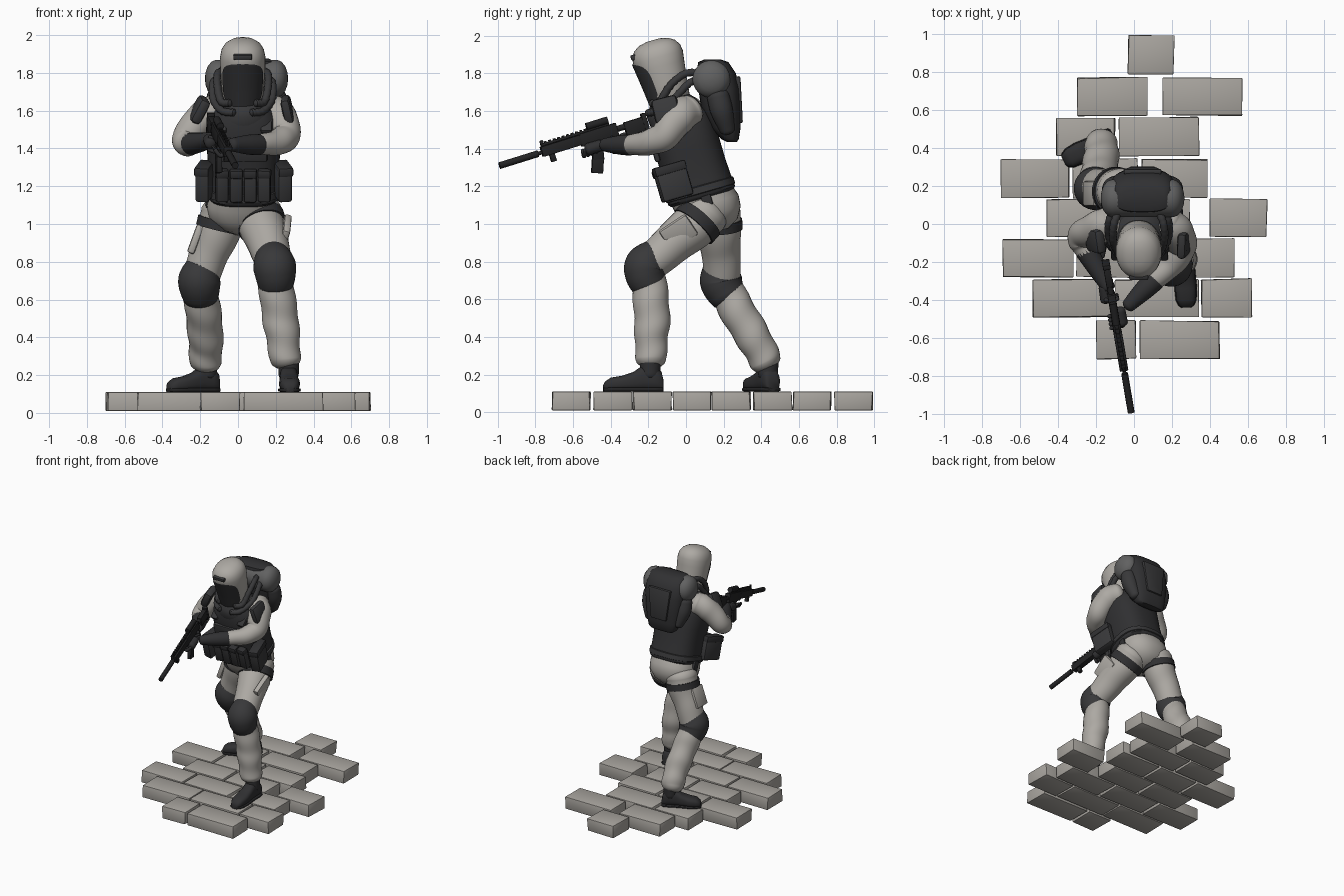
import bpy, bmesh, math, random
from mathutils import Vector, Matrix

if "Cube" in bpy.data.objects:
    bpy.data.objects.remove(bpy.data.objects["Cube"])
random.seed(4)
V = Vector

def material(name, r, g, b):
    m = bpy.data.materials.new(name)
    m.diffuse_color = (r, g, b, 1)
    m.use_nodes = True
    m.node_tree.nodes["Principled BSDF"].inputs["Base Color"].default_value = m.diffuse_color
    return m

LIGHT = material("pale_fabric", .42, .40, .37)
STONE = material("stone", .40, .38, .35)
DARK = material("dark_gear", .030, .030, .032)
PADS = material("dark_pads", .040, .040, .042)
MID = material("grey_metal", .12, .12, .12)
GUN = material("gun_black", .017, .017, .018)

def finish(name, bm, mat, angle=40):
    bmesh.ops.recalc_face_normals(bm, faces=bm.faces)
    me = bpy.data.meshes.new(name)
    bm.to_mesh(me)
    bm.free()
    me.materials.append(mat)
    for p in me.polygons:
        p.use_smooth = True
    me.set_sharp_from_angle(angle=math.radians(angle))
    ob = bpy.data.objects.new(name, me)
    bpy.context.collection.objects.link(ob)
    return ob

def loft(name, rings, mat, closed=True, angle=50):
    bm = bmesh.new()
    vs = [[bm.verts.new(p) for p in r] for r in rings]
    n = len(rings[0])
    for a, b in zip(vs, vs[1:]):
        for i in range(n if closed else n - 1):
            j = (i + 1) % n
            bm.faces.new((a[i], a[j], b[j], b[i]))
    if closed:
        bm.faces.new(vs[0])
        bm.faces.new(vs[-1])
    return finish(name, bm, mat, angle)

def section(M, x, y, z, rx, ry, p=2.0, n=36):
    # superellipse ring in the local xy plane of M
    out = []
    for i in range(n):
        c, s = math.cos(math.tau * i / n), math.sin(math.tau * i / n)
        out.append(M @ V((x + rx * math.copysign(abs(c) ** (2 / p), c),
                          y + ry * math.copysign(abs(s) ** (2 / p), s), z)))
    return out

def catmull(pts, sub):
    P = [pts[0]] + pts + [pts[-1]]
    out = []
    for k in range(1, len(P) - 2):
        a, b, c, d = P[k - 1:k + 3]
        for i in range(sub):
            t = i / sub
            out.append(.5 * (2 * b + (c - a) * t + (2 * a - 5 * b + 4 * c - d) * t * t + (3 * b - a - 3 * c + d) * t ** 3))
    return out + [pts[-1]]

def tube(name, data, mat, n=20, sub=6, wrinkle=0, rounded=True, waves=5):
    # data: (x, y, z, radius) stations along a smooth path
    st = catmull([V(d) for d in data], sub)
    pts, rad = [s.to_3d() for s in st], [s.w for s in st]
    if rounded:
        d0, d1 = (pts[0] - pts[1]).normalized(), (pts[-1] - pts[-2]).normalized()
        r0, r1 = rad[0], rad[-1]
        caps = [math.radians(a) for a in (25, 50, 70, 85)]
        pre = [(pts[0] + d0 * r0 * .6 * math.sin(a), r0 * math.cos(a)) for a in reversed(caps)]
        post = [(pts[-1] + d1 * r1 * .6 * math.sin(a), r1 * math.cos(a)) for a in caps]
        pts = [p for p, r in pre] + pts + [p for p, r in post]
        rad = [r for p, r in pre] + rad + [r for p, r in post]
    rings, u = [], None
    for k, p in enumerate(pts):
        t = (pts[min(k + 1, len(pts) - 1)] - pts[max(k - 1, 0)]).normalized()
        u = u or t.orthogonal()
        u = (u - t * u.dot(t)).normalized()
        w = t.cross(u)
        ring = []
        for i in range(n):
            a = math.tau * i / n
            r = rad[k] * (1 + wrinkle * math.sin(waves * math.tau * k / len(pts) + 1.6 * math.sin(a)))
            ring.append(p + (u * math.cos(a) + w * math.sin(a)) * r)
        rings.append(ring)
    return loft(name, rings, mat)

def box(name, M, c, size, mat, bevel=.008, rot=(0, 0, 0), taper=1.0, jitter=0):
    bm = bmesh.new()
    bmesh.ops.create_cube(bm, size=1)
    R = Matrix.Translation(c) @ Matrix.Rotation(rot[2], 4, 'Z') @ Matrix.Rotation(rot[1], 4, 'Y') @ Matrix.Rotation(rot[0], 4, 'X')
    for v in bm.verts:
        k = taper if v.co.z < 0 else 1
        v.co = M @ R @ V((v.co.x * size[0] * k + random.uniform(-jitter, jitter), v.co.y * size[1] * k + random.uniform(-jitter, jitter), v.co.z * size[2]))
    if bevel:
        bmesh.ops.bevel(bm, geom=bm.edges[:], offset=bevel, segments=2, affect='EDGES', profile=.5)
    return finish(name, bm, mat, 35)

I = Matrix.Identity(4)

# paving bricks, row by row: centre y, then x spans
ROWS = [(.89, [(-.03, .21)]), (.67, [(-.30, .07), (.15, .57)]), (.46, [(-.41, -.10), (-.08, .34)]),
        (.24, [(-.70, -.34), (-.32, .02), (.04, .39)]), (.03, [(-.46, -.10), (-.08, .29), (.40, .70)]),
        (-.18, [(-.69, -.32), (-.30, .10), (.12, .53)]), (-.39, [(-.53, -.11), (-.10, .34), (.355, .62)]),
        (-.61, [(-.20, .01), (.03, .45)])]
for y, spans in ROWS:
    for a, b in spans:
        box("paving_brick", I, ((a + b) / 2, y, .06), (b - a, .2, .1), STONE, .005, (0, 0, random.uniform(-.015, .015)), 1, .004)

# torso vest, pelvis and collar in a forward leaning frame
T = Matrix.Translation((.03, .08, 1.16)) @ Matrix.Rotation(math.radians(16), 4, 'X')
loft("vest", [section(T, 0, y, z, rx, ry, 2.6) for y, z, rx, ry in [(0, -.025, .175, .17), (0, -.01, .19, .185), (0, .06, .187, .18),
     (0, .15, .188, .175), (0, .25, .195, .175), (0, .35, .2, .175), (0, .42, .185, .16), (-.01, .475, .15, .13), (-.02, .50, .11, .1)]], DARK)
loft("pelvis", [section(T, x, y, z, rx, ry, 2.3) for x, y, z, rx, ry in [(0, 0, 0, .175, .17), (-.01, .015, -.06, .185, .175),
     (-.01, .02, -.12, .18, .165), (-.01, .02, -.18, .13, .13), (-.01, .02, -.215, .06, .07)]], LIGHT)
loft("collar", [section(T, 0, -.02, z, rx, ry) for z, rx, ry in [(.42, .16, .14), (.47, .15, .145), (.50, .13, .13), (.53, .105, .105)]], PADS)
loft("belt", [section(T, 0, 0, z, r, r * .96, 2.5) for z, r in [(.0, .187), (.005, .198), (.04, .198), (.045, .187)]], PADS)

# chest and side pouches
for i, x in enumerate((-.115, -.04, .035, .11)):
    box("magazine_pouch", T, (x, -.19 + .12 * abs(x - 0) ** 1.3, .095), (.068, .05, .17), PADS, .012, (0, 0, -x * 1.2))
    box("pouch_flap", T, (x, -.195 + .12 * abs(x) ** 1.3, .165), (.07, .055, .045), DARK, .01, (0, 0, -x * 1.2))
for s in (-1, 1):
    box("side_pouch", T, (s * .205, -.125, .10), (.075, .17, .18), PADS, .014, (0, 0, s * .2))
    box("side_pouch_flap", T, (s * .208, -.125, .175), (.08, .175, .05), DARK, .01, (0, 0, s * .2))
    box("shoulder_strap", T, (s * .12, -.1, .425), (.06, .15, .03), PADS, .01, (.55, 0, 0))
    box("hip_strap", T, (s * .178 - .01, .02, -.07), (.025, .055, .16), DARK, .008, (0, s * .06, 0))
box("chest_plate", T, (0, -.172, .29), (.25, .03, .13), PADS, .012)

# backpack with a horizontal tank across the top
loft("backpack", [section(I, .045, y, z, rx, ry, 3) for y, z, rx, ry in [(.14, 1.875, .12, .04), (.145, 1.86, .15, .08),
     (.16, 1.80, .168, .105), (.175, 1.72, .17, .11), (.185, 1.62, .16, .105), (.21, 1.51, .14, .08), (.235, 1.45, .12, .045), (.245, 1.435, .1, .025)]], DARK)
tube("air_tank", [(-.115, .135, 1.77, .1), (.045, .135, 1.77, .1), (.205, .135, 1.77, .1)], MID, 28)
box("backpack_panel", I, (.045, .283, 1.66), (.2, .03, .25), PADS, .01, (.07, 0, 0), .7)
for s in (-1, 1):
    tube("backpack_side_roll", [(.045 + s * .15, .17, 1.68, .06), (.045 + s * .15, .19, 1.6, .06), (.045 + s * .125, .22, 1.5, .04)], PADS)

# helmet: radii by height along its tilted axis
H = Matrix.Translation((.025, -.08, 1.645)) @ Matrix.Rotation(math.radians(16), 4, 'X')
HR = [(-.015, .095, .095), (0, .105, .106), (.1, .113, .117), (.2, .12, .13), (.25, .12, .137), (.285, .113, .132),
      (.315, .095, .112), (.335, .065, .08), (.345, .03, .035)]
def helmet_radii(z):
    for a, b in zip(HR, HR[1:]):
        if z <= b[0]:
            k = (z - a[0]) / (b[0] - a[0])
            return a[1] + (b[1] - a[1]) * k, a[2] + (b[2] - a[2]) * k
loft("helmet", [section(H, 0, 0, z, rx, ry, 2.15) for z, rx, ry in HR], LIGHT)
visor = []
for i in range(25):
    v = i / 24
    z = v * .25
    rx, ry = helmet_radii(z)
    half = math.radians(62) * max(.02, 1 - v ** 7) ** .45 * (.72 + .28 * min(1, v * 4))
    visor.append([H @ V((math.sin(a) * (rx + .006), -math.cos(a) * (ry + .007), z)) for a in [half * (j / 12 - 1) for j in range(25)]])
loft("visor", visor, DARK, closed=False)
box("visor_lamp", H, (0, -.125, .285), (.10, .03, .03), PADS, .008)
tube("neck", [(.025, -.03, 1.58, .085), (.025, -.08, 1.68, .08)], DARK)

# breathing hoses, two per side
for s in (-1, 1):
    tube("upper_hose", [(.025 + s * x, y, z, .02) for x, y, z in [(.07, -.18, 1.64), (.115, -.14, 1.65), (.135, -.08, 1.74), (.13, .0, 1.80), (.1, .08, 1.80)]], PADS, 12, 8, .1, True, 16)
    tube("lower_hose", [(.025 + s * x, y, z, .02) for x, y, z in [(.05, -.20, 1.59), (.11, -.16, 1.60), (.155, -.07, 1.66), (.155, .02, 1.75), (.12, .09, 1.77)]], PADS, 12, 8, .1, True, 16)

# legs: thigh, shin, knee pad, thigh strap
LEGS = {"front": ([(.105, .11, 1.06, .125), (.13, .03, .98, .122), (.165, -.09, .88, .108), (.195, -.20, .78, .095)],
                  [(.195, -.205, .76, .09), (.205, -.19, .64, .094), (.225, -.18, .50, .096), (.24, -.185, .38, .088), (.25, -.185, .28, .082)],
                  [(.182, -.165, .83, .095), (.193, -.212, .78, .113), (.198, -.215, .73, .108), (.2, -.20, .68, .096)],
                  [(.115, .08, 1.03, .132), (.13, .04, .985, .132)]),
        "rear": ([(-.075, .17, 1.06, .122), (-.10, .175, .97, .118), (-.15, .185, .85, .105), (-.195, .195, .72, .096)],
                 [(-.2, .2, .69, .09), (-.19, .25, .58, .094), (-.175, .32, .46, .095), (-.17, .385, .35, .09), (-.175, .425, .27, .085)],
                 [(-.19, .185, .76, .098), (-.203, .185, .71, .112), (-.203, .195, .67, .11), (-.198, .22, .62, .098)],
                 [(-.085, .17, 1.02, .129), (-.097, .173, .97, .129)])}
for side, (thigh, shin, pad, strap) in LEGS.items():
    tube(side + "_thigh", thigh, LIGHT, 28, 8, .012, True, 3)
    tube(side + "_shin", shin, LIGHT, 28, 8, .035, True, 4)
    tube(side + "_knee_pad", pad, PADS, 28)
    tube(side + "_thigh_strap", strap, DARK, 28, 3, 0, False)
box("front_cargo_pocket", I, (.247, -.04, .955), (.04, .17, .13), LIGHT, .012, (.6, .25, .1))
box("rear_cargo_pocket", I, (-.225, .16, .92), (.04, .13, .16), LIGHT, .012, (0, .35, 0))

# boots
def boot(name, x, y, ang, k):
    M = Matrix.Translation((x, y, .11)) @ Matrix.Rotation(ang, 4, 'Z') @ Matrix.Rotation(math.pi / 2, 4, 'Y')
    foot = [(-.07, .03, .06), (-.06, .043, .10), (-.02, .048, .14), (.04, .047, .135), (.09, .05, .10), (.15, .055, .08), (.21, .05, .07), (.24, .036, .05), (.25, .02, .03)]
    loft(name, [section(M, -h / 2 - .004, 0, a * k, h / 2, w, 2.6) for a, w, h in foot], DARK)
    loft(name + "_sole", [section(M, -.011, 0, a * k, .011, w + .005, 4) for a, w, h in foot], GUN)
    tube(name + "_shaft", [(x, y, .2, .054), (x, y, .29, .058)], DARK)
boot("front_boot", .268, -.19, -math.pi / 2 + .03, 1)
boot("rear_boot", -.165, .435, math.radians(207), .92)

# rifle in a frame running stock to muzzle
S, E = V((-.145, -.22, 1.55)), V((-.015, -.99, 1.31))
f = (E - S).normalized()
side = V((0, 0, 1)).cross(f).normalized()
up = f.cross(side)
G = Matrix.Translation(S) @ Matrix((f, side, up)).transposed().to_4x4()
def rod(name, a, b, r, z=0):
    tube(name, [(*(G @ V((a, 0, z))), r), (*(G @ V((b, 0, z))), r)], GUN, 16, 1, 0, False)
rod("suppressor", .60, .818, .018)
rod("barrel", .5, .62, .01)
rod("stock_tube", .0, .2, .016)
rod("sight_tube", .19, .31, .02, .06)
for name, c, sz, rot in [("receiver", (.26, 0, 0), (.21, .042, .07), 0), ("handguard", (.47, 0, .003), (.22, .045, .055), 0),
                         ("top_rail", (.38, 0, .038), (.38, .022, .014), 0), ("stock", (.06, 0, -.015), (.11, .036, .075), 0),
                         ("butt_plate", (.0, 0, -.02), (.025, .04, .12), 0), ("pistol_grip", (.175, 0, -.07), (.04, .034, .10), .3),
                         ("front_sight", (.565, 0, .045), (.02, .012, .035), 0), ("fore_grip", (.53, 0, -.04), (.03, .026, .05), 0),
                         ("magazine", (.29, 0, -.08), (.062, .03, .10), -.2), ("magazine_base", (.313, 0, -.155), (.062, .03, .08), -.36)]:
    box("rifle_" + name, G, c, sz, GUN, .004, (0, rot, 0))
for i in range(14):
    box("rail_tooth", G, (.22 + i * .025, 0, .048), (.012, .022, .008), GUN, 0)

# arms, forearm guards, shoulder pads
tube("left_sleeve", [(.17, .01, 1.60, .09), (.225, -.045, 1.56, .09), (.25, -.12, 1.465, .078), (.20, -.21, 1.43, .066), (.10, -.30, 1.42, .052)], LIGHT, 28, 8, .025, True, 5)
tube("right_sleeve", [(-.11, .01, 1.60, .09), (-.19, -.02, 1.56, .088), (-.275, -.06, 1.455, .074), (-.265, -.11, 1.425, .066), (-.225, -.18, 1.43, .052)], LIGHT, 28, 8, .025, True, 5)
tube("left_glove_cuff", [(.11, -.295, 1.42, .056), (.05, -.35, 1.42, .052), (-.03, -.43, 1.42, .036)], DARK)
tube("right_glove_cuff", [(-.25, -.14, 1.425, .06), (-.19, -.24, 1.435, .05), (-.135, -.335, 1.45, .036)], DARK)
box("left_shoulder_pad", I, (.262, -.105, 1.605), (.05, .14, .14), PADS, .022, (.25, -.2, -.1))
box("right_shoulder_pad", I, (-.205, -.085, 1.605), (.06, .13, .14), PADS, .022, (.25, .45, .25))

# gloved hands with curled fingers
def hand(name, a, z, sgn, down):
    def P(x, y, zz, r): return (*(G @ V((x, y, zz))), r)
    tube(name + "_palm", [P(a - .04, sgn * .03, z, .03), P(a + .03, sgn * .03, z, .032)], DARK, 16)
    for i in range(4):
        x, zz = (a + .045 - i * .022, z) if not down else (a + .02, z + .03 - i * .022)
        tube(name + "_finger", [P(x, sgn * .035, zz, .012), P(x + .012, 0, zz - .03 + .02 * down, .012), P(x + .004, -sgn * .03, zz, .011)], DARK, 10, 4)
hand("left_hand", .31, -.055, 1, False)
hand("right_hand", .175, -.065, -1, True)
